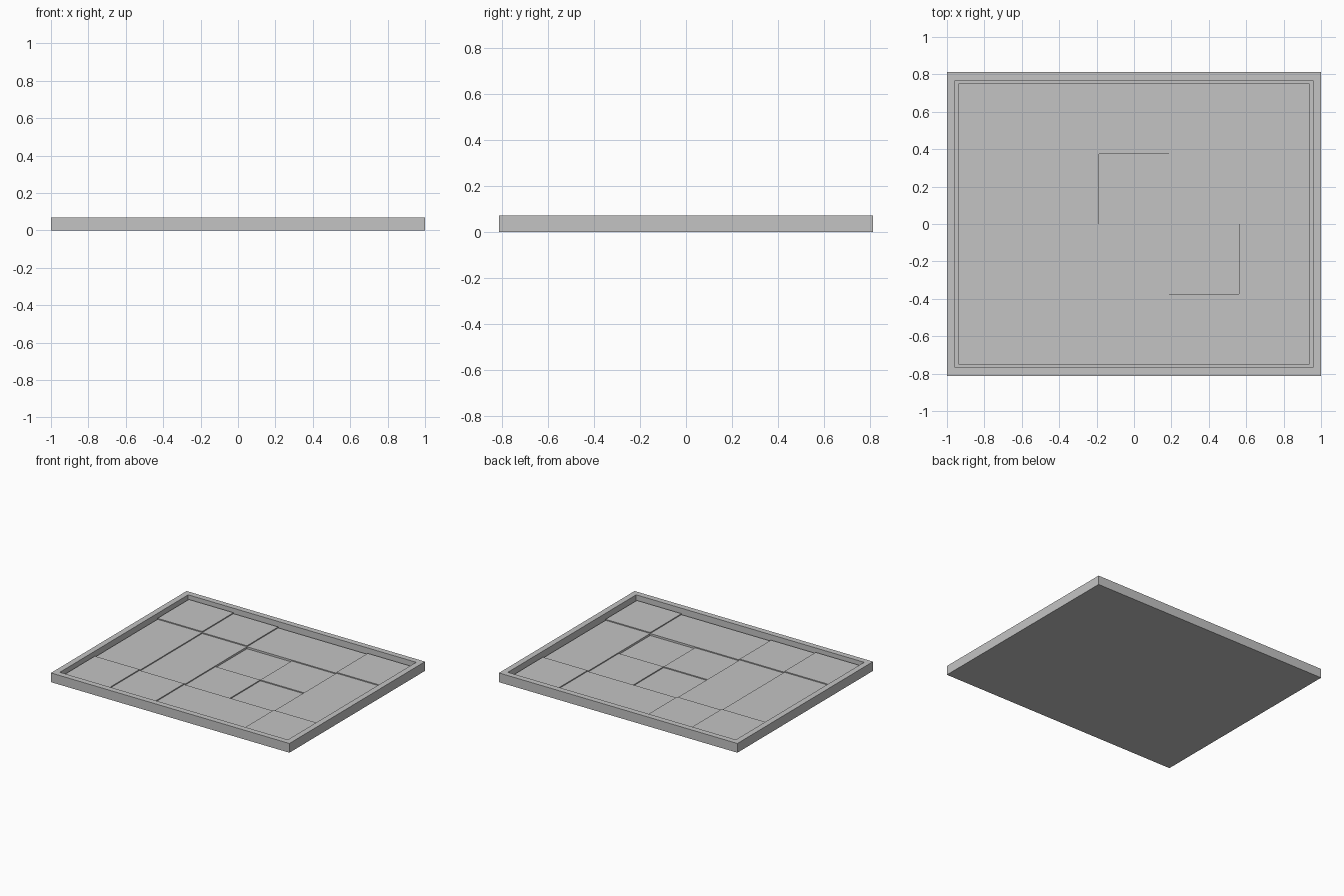
import bpy
import bmesh

cube = bpy.data.objects.get("Cube")
if cube:
    bpy.data.objects.remove(cube, do_unlink=True)

grey = bpy.data.materials.new("plain grey")
grey.use_nodes = True
colour = (0.55, 0.55, 0.55, 1)
grey.diffuse_color = colour
grey.node_tree.nodes["Principled BSDF"].inputs["Base Color"].default_value = colour

HALF_X, HALF_Y, HEIGHT = 1.0, 0.8125, 0.07
RIM = 0.0625
TILE = 0.375
BED = 0.008          # floor of the tray under the slabs
LOWEST, STEP = 0.017, 0.0075


def finish(bm, name):
    mesh = bpy.data.meshes.new(name)
    bm.to_mesh(mesh)
    bm.free()
    mesh.materials.append(grey)
    obj = bpy.data.objects.new(name, mesh)
    bpy.context.collection.objects.link(obj)
    return obj


def box(bm, x0, x1, y0, y1, z0, z1):
    verts = bmesh.ops.create_cube(bm, size=1)["verts"]
    for v in verts:
        v.co = (x1 if v.co.x > 0 else x0,
                y1 if v.co.y > 0 else y0,
                z1 if v.co.z > 0 else z0)


# Tray: a solid plate whose top is inset and sunk to leave a raised rim
bm = bmesh.new()
box(bm, -HALF_X, HALF_X, -HALF_Y, HALF_Y, 0, HEIGHT)
top = max(bm.faces, key=lambda f: f.calc_center_median().z)
bmesh.ops.inset_region(bm, faces=[top], thickness=RIM)
sunk = bmesh.ops.extrude_discrete_faces(bm, faces=[top])["faces"][0]
for v in sunk.verts:
    v.co.z = BED
finish(bm, "tray")


def slab(name, col, row, cols, rows, level):
    """A floor slab given in tile units, raised by a number of steps."""
    x = col * TILE - HALF_X + RIM
    y = row * TILE - HALF_Y + RIM
    bm = bmesh.new()
    box(bm, x, x + cols * TILE, y, y + rows * TILE, BED, LOWEST + level * STEP)
    finish(bm, name)


# Floor slabs step down towards the centre: (first column, width, middle level)
for col, width, level in ((0, 1, 3), (1, 1, 2), (2, 2, 1), (4, 1, 2)):
    slab("front_slab", col, 0, width, 1, level + 1)
    slab("back_slab", col, 3, width, 1, level + 1)
    if width == 1:
        slab("side_slab", col, 1, 1, 2, level)

# Centre: four tiles in a two-level checker
for i in range(2):
    for j in range(2):
        slab("centre_tile", 2 + i, 1 + j, 1, 1, 1 if i == j else 0)
